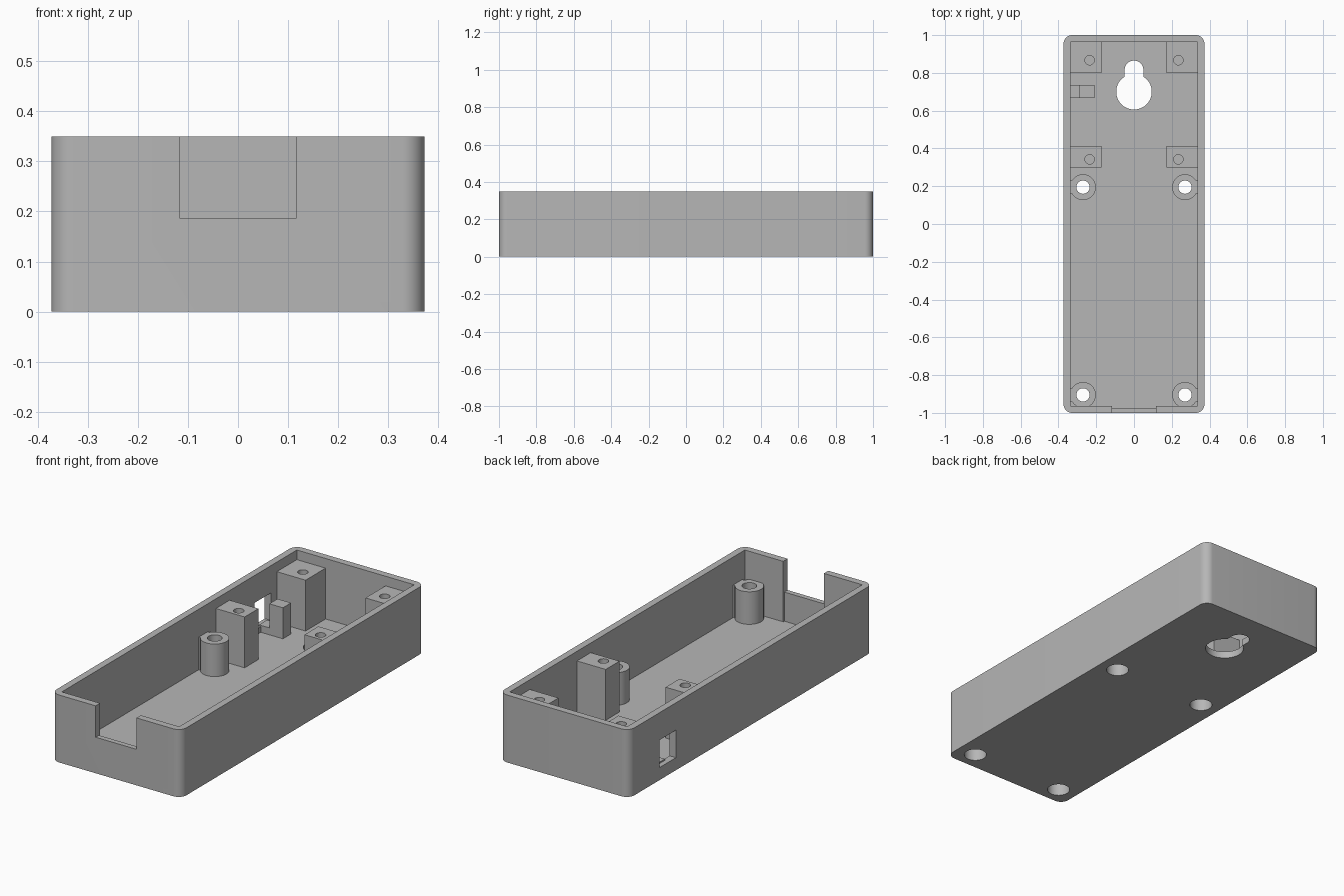
import bpy, bmesh
from math import cos, sin, pi, radians

cube = bpy.data.objects.get("Cube")
if cube:
    bpy.data.objects.remove(cube)

grey = bpy.data.materials.new("plain grey")
grey.use_nodes = True
colour = (0.47, 0.47, 0.47, 1)
grey.diffuse_color = colour
grey.node_tree.nodes["Principled BSDF"].inputs["Base Color"].default_value = colour

HALF_X, HALF_Y, TOP = 0.373, 1.0, 0.35
WALL, FLOOR = 0.036, 0.036
IN_X, IN_Y = HALF_X - WALL, HALF_Y - WALL


def arc(cx, cy, r, start, end, steps):
    """Points on an arc, angles in degrees."""
    return [(cx + r * cos(radians(start + (end - start) * i / steps)),
             cy + r * sin(radians(start + (end - start) * i / steps)))
            for i in range(steps + 1)]


def prism(name, outline, z0, z1):
    """Extrude a counter-clockwise outline from z0 to z1."""
    bm = bmesh.new()
    base = bm.faces.new([bm.verts.new((x, y, z0)) for x, y in outline])
    out = bmesh.ops.extrude_face_region(bm, geom=[base])
    verts = [g for g in out["geom"] if isinstance(g, bmesh.types.BMVert)]
    bmesh.ops.translate(bm, verts=verts, vec=(0, 0, z1 - z0))
    bmesh.ops.recalc_face_normals(bm, faces=bm.faces)
    mesh = bpy.data.meshes.new(name)
    bm.to_mesh(mesh)
    bm.free()
    mesh.materials.append(grey)
    obj = bpy.data.objects.new(name, mesh)
    bpy.context.collection.objects.link(obj)
    return obj


def box(name, x0, x1, y0, y1, z0, z1):
    return prism(name, [(x0, y0), (x1, y0), (x1, y1), (x0, y1)], z0, z1)


def cylinder(name, x, y, r, z0, z1):
    return prism(name, arc(x, y, r, 0, 360, 48)[:-1], z0, z1)


def cut(obj, cutters):
    """Subtract the cutters, then bake the result into the mesh."""
    for cutter in cutters:
        cutter.hide_render = True
        mod = obj.modifiers.new("cut", "BOOLEAN")
        mod.operation, mod.solver, mod.object = "DIFFERENCE", "EXACT", cutter
    graph = bpy.context.evaluated_depsgraph_get()
    mesh = bpy.data.meshes.new_from_object(obj.evaluated_get(graph))
    obj.modifiers.clear()
    obj.data = mesh


parts, cutters = [], []

# Cutters for the screw holes: wide from below, narrow above
screw_spots = [(s * 0.27, y) for s in (-1, 1) for y in (0.195, -0.905)]
screw_cuts = {}
for x, y in screw_spots:
    screw_cuts[x, y] = [cylinder("screw_head_cutter", x, y, 0.055, -0.1, 0.14),
                        cylinder("screw_cutter", x, y, 0.035, 0.1, 0.5)]
    cutters += screw_cuts[x, y]

# Case: rounded tray with cavity, cable notch, side window and hanging keyhole
R = 0.045
corners = []
for sx, sy, a in ((1, 1, 0), (-1, 1, 90), (-1, -1, 180), (1, -1, 270)):
    corners += arc(sx * (HALF_X - R), sy * (HALF_Y - R), R, a, a + 90, 10)
case = prism("case", corners, 0, TOP)
case_cuts = [
    box("cavity_cutter", -IN_X, IN_X, -IN_Y, IN_Y, FLOOR, 0.5),
    box("notch_cutter", -0.117, 0.117, -1.1, -0.9, 0.187, 0.5),
    box("notch_recess_cutter", -0.117, 0.117, -0.973, -0.9, FLOOR, 0.5),
    box("window_cutter", -0.5, -0.3, 0.615, 0.752, 0.065, 0.208),
    prism("keyhole_cutter",
          arc(0, 0.70, 0.094, 122, 418, 48) + arc(0, 0.815, 0.05, 0, 180, 20),
          -0.1, 0.1),
]
cut(case, case_cuts + [screw_cuts[s][0] for s in screw_spots])
cutters += case_cuts
parts.append(case)

# Screw bosses, each with a short web to the side wall
for x, y in screw_spots:
    s = 1 if x > 0 else -1
    boss = cylinder("screw_boss", x, y, 0.068, 0.02, 0.205)
    cut(boss, screw_cuts[x, y])
    parts.append(boss)
    inner, outer = s * 0.328, s * (IN_X + 0.01)
    parts.append(box("boss_web", min(inner, outer), max(inner, outer),
                     y - 0.037, y + 0.037, 0.03, 0.205))

# Board support posts with blind pilot holes
for s in (-1, 1):
    for label, y0, y1, hole_y in (("rear", 0.80, IN_Y + 0.01, 0.867),
                                  ("middle", 0.30, 0.413, 0.342)):
        x0, x1 = sorted((s * 0.172, s * (IN_X + 0.01)))
        post = box(label + "_support_post", x0, x1, y0, y1, 0.03, 0.3)
        pilot = cylinder("pilot_cutter", s * 0.235, hole_y, 0.025, 0.12, 0.5)
        cut(post, [pilot])
        cutters.append(pilot)
        parts.append(post)

# Stop behind the side window: low step and upright
parts.append(box("window_stop_step", -IN_X - 0.01, -0.288, 0.668, 0.735, 0.03, 0.072))
parts.append(box("window_stop_upright", -0.288, -0.21, 0.668, 0.735, 0.03, 0.197))

for cutter in cutters:
    bpy.data.objects.remove(cutter)

# Smooth the round surfaces, keep the edges sharp
bpy.ops.object.select_all(action="DESELECT")
for part in parts:
    part.select_set(True)
bpy.context.view_layer.objects.active = case
bpy.ops.object.shade_smooth_by_angle(angle=radians(30))
